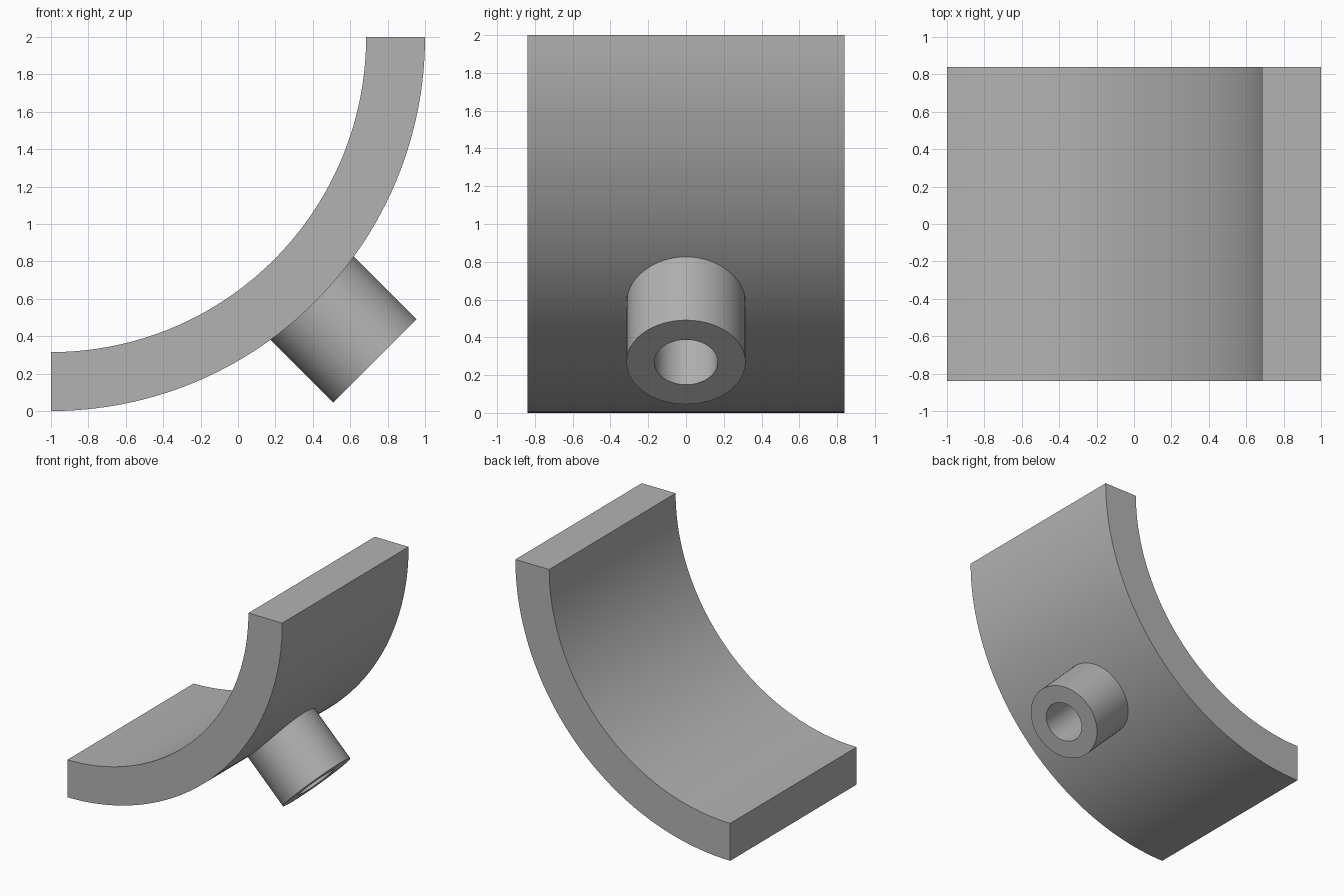
import bpy
import bmesh
from math import cos, sin, pi, sqrt, radians
from mathutils import Vector

cube = bpy.data.objects.get("Cube")
if cube:
    bpy.data.objects.remove(cube, do_unlink=True)

# Quarter shell dimensions
CENTRE = Vector((-1, 0, 2))
R_OUT, R_IN, HALF_WIDTH = 2.0, 1.685, 0.84
ARC_STEPS = 64
# Boss dimensions
BOSS_R, HOLE_R, BOSS_END = 0.315, 0.168, 2.449
BOSS_STEPS = 64

grey = bpy.data.materials.new("plain grey")
grey.use_nodes = True
colour = (0.45, 0.45, 0.45, 1)
grey.diffuse_color = colour
grey.node_tree.nodes["Principled BSDF"].inputs["Base Color"].default_value = colour


def finish(name, bm):
    bmesh.ops.recalc_face_normals(bm, faces=bm.faces)
    mesh = bpy.data.meshes.new(name)
    bm.to_mesh(mesh)
    bm.free()
    mesh.materials.append(grey)
    obj = bpy.data.objects.new(name, mesh)
    bpy.context.collection.objects.link(obj)
    bpy.ops.object.select_all(action="DESELECT")
    obj.select_set(True)
    bpy.context.view_layer.objects.active = obj
    bpy.ops.object.shade_smooth_by_angle(angle=radians(30))
    return obj


def bridge(bm, rings, closed):
    """Join neighbouring vertex rings with quads."""
    n = len(rings[0])
    pairs = list(zip(rings, rings[1:]))
    if closed:
        pairs.append((rings[-1], rings[0]))
    for a, b in pairs:
        for i in range(n):
            j = (i + 1) % n
            bm.faces.new((a[i], a[j], b[j], b[i]))


# Curved quarter shell: a rectangle swept round the arc
bm = bmesh.new()
section = [(R_IN, -HALF_WIDTH), (R_OUT, -HALF_WIDTH),
           (R_OUT, HALF_WIDTH), (R_IN, HALF_WIDTH)]
rings = []
for s in range(ARC_STEPS + 1):
    a = -pi / 2 * s / ARC_STEPS
    rings.append([bm.verts.new(CENTRE + Vector((r * cos(a), y, r * sin(a))))
                  for r, y in section])
bridge(bm, rings, closed=False)
bm.faces.new(rings[0])
bm.faces.new(rings[-1])
finish("curved_shell", bm)

# Hollow boss: its inner end follows the shell's outer surface
axis = Vector((1, 0, -1)).normalized()
side = Vector((1, 0, 1)).normalized()
across = Vector((0, 1, 0))
bm = bmesh.new()
rings = []
for radius, at_end in ((BOSS_R, False), (BOSS_R, True),
                       (HOLE_R, True), (HOLE_R, False)):
    ring = []
    for i in range(BOSS_STEPS):
        a = 2 * pi * i / BOSS_STEPS
        u, v = radius * cos(a), radius * sin(a)
        depth = BOSS_END if at_end else sqrt(R_OUT ** 2 - u ** 2) - 0.01
        ring.append(bm.verts.new(CENTRE + axis * depth + side * u + across * v))
    rings.append(ring)
bridge(bm, rings, closed=True)
finish("hollow_boss", bm)
